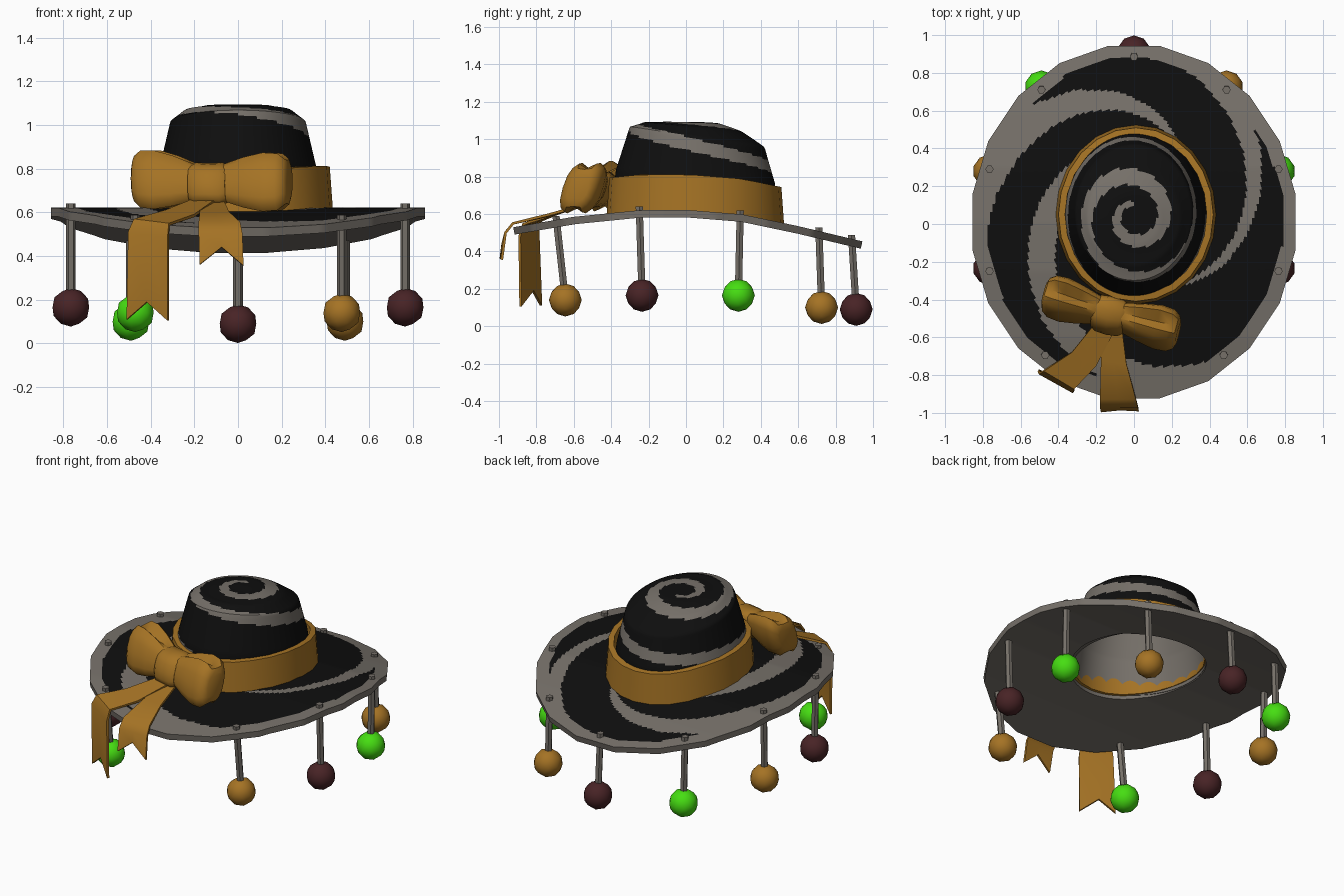
import bpy, bmesh, math
from mathutils import Vector

if "Cube" in bpy.data.objects:
    bpy.data.objects.remove(bpy.data.objects["Cube"])


def material(name, rgb):
    m = bpy.data.materials.new(name)
    m.diffuse_color = (*rgb, 1)
    m.use_nodes = True
    m.node_tree.nodes["Principled BSDF"].inputs["Base Color"].default_value = m.diffuse_color
    return m


GREY = material("warm grey", (0.18, 0.162, 0.141))
BLACK = material("black", (0.0045, 0.0045, 0.0045))
GOLD = material("gold", (0.376, 0.171, 0.018))
GREEN = material("green", (0.061, 0.73, 0.006))
RED = material("dark red", (0.065, 0.017, 0.019))


def lerp_table(table, t):
    """Piecewise linear lookup; each row is (key, value, value, ...)."""
    t = min(max(t, table[0][0]), table[-1][0])
    for a, b in zip(table, table[1:]):
        if t <= b[0]:
            k = (t - a[0]) / (b[0] - a[0])
            return [p + (q - p) * k for p, q in zip(a[1:], b[1:])]


def loft(name, rows, mats, loop=True, caps=False, wrap=False, rule=None, thick=0):
    """Skin rows of points; rule(row, column) picks the material slot."""
    bm = bmesh.new()
    vs = [[bm.verts.new(p) for p in r] for r in rows]
    n, m = len(rows), len(rows[0])
    for i in range(n if wrap else n - 1):
        a, b = vs[i], vs[(i + 1) % n]
        for j in range(m if loop else m - 1):
            k = (j + 1) % m
            f = bm.faces.new((a[j], b[j], b[k], a[k]))
            f.material_index = rule(i, j) if rule else 0
    if caps:
        bm.faces.new(vs[0])
        bm.faces.new(vs[-1][::-1])
    if not rule:
        bmesh.ops.recalc_face_normals(bm, faces=bm.faces)
    bmesh.ops.remove_doubles(bm, verts=bm.verts, dist=1e-5)
    me = bpy.data.meshes.new(name)
    bm.to_mesh(me)
    bm.free()
    ob = bpy.data.objects.new(name, me)
    bpy.context.collection.objects.link(ob)
    for mt in mats:
        me.materials.append(mt)
    if thick:
        mod = ob.modifiers.new("thickness", 'SOLIDIFY')
        mod.thickness = thick
        mod.offset = -1 if rule else 0
        if rule:  # inside and rim use the plain grey slots
            mod.material_offset = mod.material_offset_rim = 1
        bpy.context.view_layer.objects.active = ob
        bpy.ops.object.modifier_apply(modifier=mod.name)
    return ob


# Height of the curved brim from front to back
BRIM = [(-1, .515), (-.92, .53), (-.6, .585), (-.25, .62), (0, .622), (.3, .598), (.6, .535), (.95, .452)]


def brim_z(y):
    return lerp_table(BRIM, y)[0]


def ellipse(a, rx, ry, cx=0, cy=0):
    return cx + rx * math.cos(a), cy + ry * math.sin(a)


# Brim: 20-sided outline with three tapering swirl arms
SEG, RINGS, SIDES = 240, 36, 20
# tip angle, turn where the inner edge reaches the crown, start and end of the outer edge's fall
ARMS = [(130, 76, 60, 188), (36, 98, 100, 215), (255, 124, 75, 195)]


def outline(j):
    per = SEG // SIDES
    k, t = divmod(j, per)
    a, b = [math.tau * (k + e - .5) / SIDES for e in (0, 1)]
    p, q = Vector(ellipse(a, .866, .945, 0, .01)), Vector(ellipse(b, .866, .945, 0, .01))
    return p.lerp(q, t / per)


def brim_rule(i, j):
    u = 1 - (i + .5) / RINGS
    x, y = outline(j)
    ang = math.degrees(math.atan2(y, x))
    for tip, inner, fall, end in ARMS:
        phi = (tip - ang) % 360
        low = .82 * (1 - phi / inner)
        high = .82 * min(1, 1 - (phi - fall) / (end - fall)) + .04 * math.sin(math.radians(min(phi, 60) * 3))
        if low < u < high:
            return 0
    return 1


rows = []
for i in range(RINGS + 1):
    u, row = i / RINGS, []
    for j in range(SEG):
        o = outline(j)
        p = o.lerp(Vector(ellipse(math.atan2(o.y / .945, o.x / .866), .385, .44, .01, .05)), u)
        row.append((p.x, p.y, brim_z(p.y)))
    rows.append(row[::-1])
loft("brim", rows, [BLACK, GREY, GREY], thick=.04, rule=lambda i, j: brim_rule(i, SEG - 2 - j if j < SEG - 1 else SEG - 1))

# Crown: tilted rounded top with a single spiral stripe
# distance along profile, radius x, radius y, centre y, height, tilt
CROWN = [(0, 0, 0, .05, 1.092, 0), (.14, .14, .14, .03, 1.09, -.03), (.25, .245, .26, .04, 1.066, -.1),
         (.34, .31, .36, .06, 1.012, -.153), (.56, .36, .425, .05, .8, -.08), (.78, .39, .45, .05, .585, -.05)]
CS, CR = 160, 60


def crown_rule(i, j):
    s = .78 * (i + .5) / CR
    turn = (j + .5) / CS
    for k in range(3):
        t = turn + k
        if t > .25 and abs(s - (.05 + .05 * t + .06 * t * t)) < min(.037, .015 + .03 * (t - .25)):
            return 1
    return 0


rows = []
for i in range(CR + 1):
    rx, ry, cy, z, tilt = lerp_table(CROWN, .78 * i / CR)
    pts = [ellipse(math.tau * j / CS, rx, ry, 0, cy) for j in range(CS)]
    rows.append([(x, y, z + tilt * (y - cy)) for x, y in pts])
loft("crown", rows, [BLACK, GREY, GREY], thick=.02, rule=crown_rule)

# Hat band following the brim curve
rows = []
for j in range(24):
    row = []
    for grow, lift in ((.01, -.015), (-.005, .19), (-.04, .19), (-.04, -.015)):
        x, y = ellipse(math.tau * j / 24, .415 + grow, .465 + grow, .01, .05)
        row.append((x, y, brim_z(y) + lift))
    rows.append(row)
loft("hat_band", rows, [GOLD], wrap=True)


# Bow: two puffed loops with creased tops, and a knot
def puff(name, start, end, sections, crease):
    s, e = Vector(start), Vector(end)
    side = Vector((-(e - s).y, (e - s).x, 0)).normalized()
    rows = []
    for t, depth, height, dent in sections:
        row = []
        for k in range(16):
            a = math.tau * k / 16
            c, n = math.cos(a), math.sin(a)
            v = depth * math.copysign(abs(c) ** .75, c)
            h = height * math.copysign(abs(n) ** .75, n)
            if crease and k in (4, 12):
                h *= 1 - dent
            p = s.lerp(e, t) + side * v
            row.append((p.x, p.y + .3 * h, p.z + h))
        rows.append(row)
    loft(name, rows, [GOLD], caps=True)


LOOP = [(0, .05, .075, 0), (.2, .07, .09, .1), (.45, .09, .122, .35), (.7, .105, .143, .35),
        (.88, .1, .138, .25), (.97, .08, .11, .1), (1, .055, .075, 0)]
puff("bow_loop_left", (-.13, -.475, .735), (-.475, -.37, .755), LOOP, True)
puff("bow_loop_right", (-.13, -.475, .735), (.235, -.575, .74), LOOP, True)
puff("bow_knot", (-.215, -.465, .73), (-.045, -.505, .73),
     [(0, .07, .085, 0), (.15, .088, .098, 0), (.5, .095, .095, 0), (.85, .088, .098, 0), (1, .07, .085, 0)], False)


# Ribbon tails with notched ends: pairs of left and right edge points
def tail(name, pairs, notch):
    rows = [[l, tuple((p + q) / 2 for p, q in zip(l, r)), r] for l, r in pairs]
    rows[-1][1] = notch
    loft(name, rows, [GOLD], loop=False, thick=.014)


tail("ribbon_tail_left", [((-.17, -.48, .67), (-.08, -.52, .67)), ((-.33, -.68, .605), (-.2, -.75, .585)),
                          ((-.475, -.775, .565), (-.315, -.87, .545)), ((-.5, -.79, .51), (-.32, -.89, .48)),
                          ((-.507, -.775, .11), (-.32, -.885, .105))], (-.415, -.82, .19))
tail("ribbon_tail_right", [((-.17, -.49, .66), (-.07, -.5, .66)), ((-.175, -.72, .595), (-.04, -.74, .595)),
                           ((-.18, -.925, .55), (.01, -.925, .55)), ((-.18, -.965, .5), (.02, -.965, .5)),
                           ((-.175, -.99, .36), (.025, -.985, .355))], (-.075, -.98, .44))

# Hanging rods and balls around the brim: top x, top y, ball y, ball z, colour
CHARMS = [(0, .885, .91, .09, RED), (.49, .71, .725, .1, GOLD), (.765, .29, .28, .165, GREEN),
          (.765, -.25, -.235, .165, RED), (.475, -.695, -.645, .14, GOLD), (-.47, -.695, -.645, .14, GREEN),
          (-.765, -.25, -.235, .165, RED), (-.765, .29, .28, .165, GOLD), (-.49, .71, .725, .1, GREEN)]
for x, y, by, bz, colour in CHARMS:
    rows = [[(x + .022 * math.cos(math.tau * k / 6), cy + .022 * math.sin(math.tau * k / 6), z)
             for k in range(6)] for cy, z in ((y, brim_z(y) + .02), (by, bz))]
    loft("hanging_rod", rows, [GREY], caps=True)
    bpy.ops.mesh.primitive_ico_sphere_add(subdivisions=2, radius=.088, location=(x, by, bz))
    ball = bpy.context.object
    ball.name = "hanging_ball"
    ball.data.materials.append(colour)

bpy.ops.object.select_all(action='SELECT')
bpy.ops.object.shade_smooth_by_angle(angle=math.radians(40))
